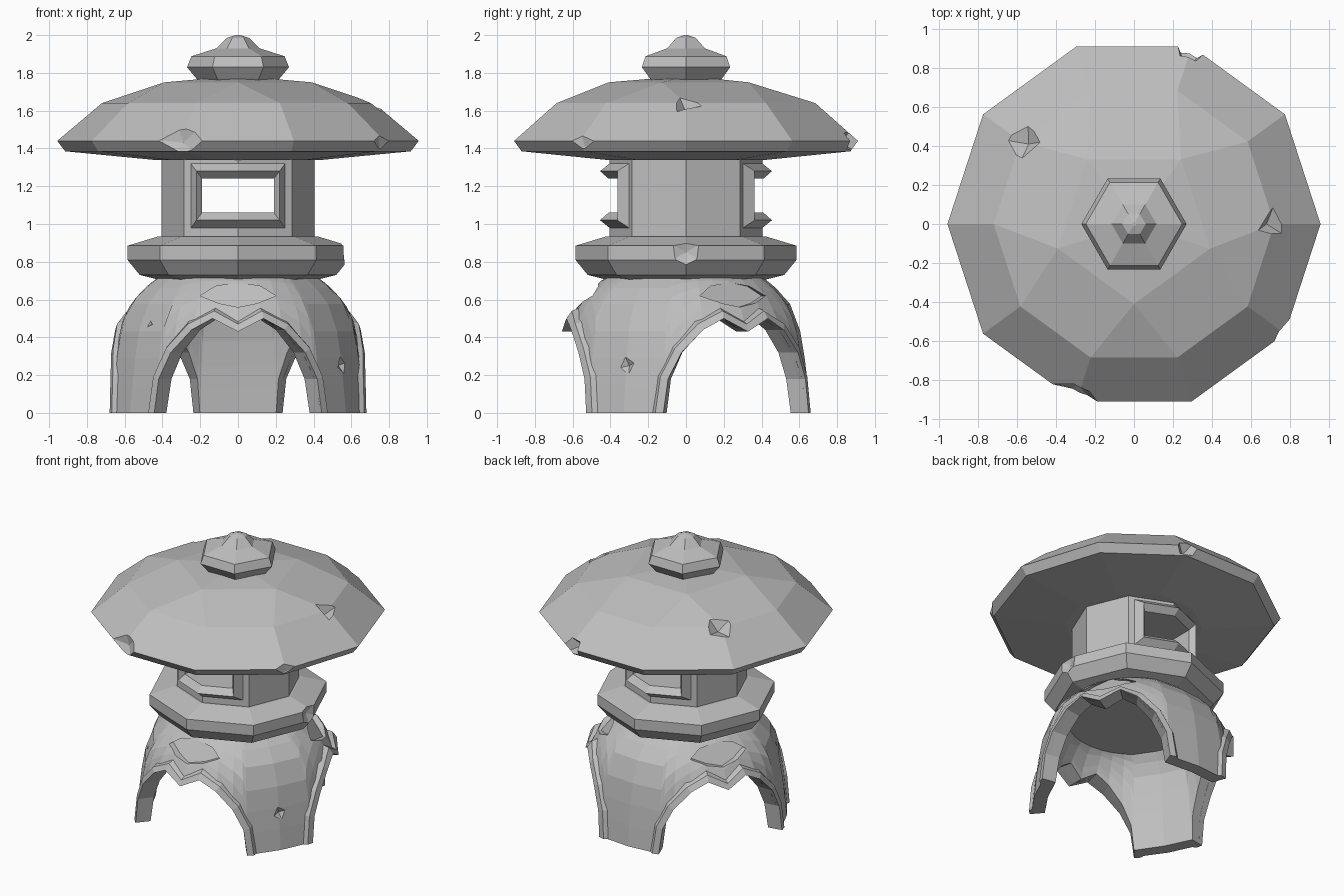
import bpy, bmesh
from math import sin, cos, pi, radians, hypot
from mathutils import Vector, Matrix

if "Cube" in bpy.data.objects:
    bpy.data.objects.remove(bpy.data.objects["Cube"])

STONE = (0.52, 0.52, 0.52, 1)
stone = bpy.data.materials.new("grey stone")
stone.use_nodes = True
stone.diffuse_color = STONE
bsdf = stone.node_tree.nodes["Principled BSDF"]
bsdf.inputs["Base Color"].default_value = STONE
bsdf.inputs["Roughness"].default_value = 0.9


def finish(bm, name):
    bmesh.ops.recalc_face_normals(bm, faces=bm.faces[:])
    mesh = bpy.data.meshes.new(name)
    bm.to_mesh(mesh)
    bm.free()
    mesh.materials.append(stone)
    obj = bpy.data.objects.new(name, mesh)
    bpy.context.collection.objects.link(obj)
    return obj


def polar(r, deg, z):
    return Vector((r * cos(radians(deg)), r * sin(radians(deg)), z))


def skin(bm, loops, closed=True, caps=True):
    """Bridge loops of points with quads and cap both ends."""
    rings = [[bm.verts.new(p) for p in loop] for loop in loops]
    for a, b in zip(rings, rings[1:]):
        n = len(a)
        for i in range(n if closed else n - 1):
            j = (i + 1) % n
            bm.faces.new((a[i], a[j], b[j], b[i]))
    if caps:
        bm.faces.new(rings[0])
        bm.faces.new(rings[-1])
    return rings


def lathe(name, profile, sides):
    bm = bmesh.new()
    skin(bm, [[polar(r, 360 * i / sides, z) for i in range(sides)] for r, z in profile])
    return finish(bm, name)


def add_chip(bm, apex, direction, width, depth, sides=4, spin=0.3):
    """Pyramid cutter whose tip is at apex and which widens along direction."""
    d = Vector(direction).normalized()
    turn = d.to_track_quat('Z', 'Y').to_matrix().to_4x4()
    place = Matrix.Translation(Vector(apex) + d * depth) @ turn @ Matrix.Rotation(spin, 4, 'Z')
    bmesh.ops.create_cone(bm, cap_ends=True, segments=sides, radius1=0,
                          radius2=width * 2, depth=depth * 2, matrix=place)
    bmesh.ops.remove_doubles(bm, verts=bm.verts[:], dist=1e-5)


def carve(obj, bm):
    """Subtract the cutter and bake the result."""
    cutter = finish(bm, obj.name + "_cutter")
    cutter.hide_render = True
    mod = obj.modifiers.new("carve", 'BOOLEAN')
    mod.operation, mod.solver, mod.object = 'DIFFERENCE', 'EXACT', cutter
    graph = bpy.context.evaluated_depsgraph_get()
    baked = bpy.data.meshes.new_from_object(obj.evaluated_get(graph))
    obj.modifiers.clear()
    obj.data = baked
    bpy.data.objects.remove(cutter)


# Roof: two ten-sided rings, a five-sided ring and a peak
bm = bmesh.new()
for r, z, n, start in ((0.45, 1.34, 10, 0), (0.915, 1.385, 10, 0), (0.957, 1.44, 10, 0),
                       (0.72, 1.64, 10, 0), (0.41, 1.75, 5, -90)):
    for i in range(n):
        bm.verts.new(polar(r, start + 360 * i / n, z))
bm.verts.new((0, 0, 1.785))
bmesh.ops.convex_hull(bm, input=bm.verts[:])
roof = finish(bm, "roof")

# Chips in the roof slope and along its rim
bm = bmesh.new()
add_chip(bm, (-0.54, 0.41, 1.59), (-0.5, 0.35, 1), 0.11, 0.055, 4, 0.5)
add_chip(bm, (0.68, 0.0, 1.59), (0.6, 0.0, 1), 0.11, 0.06, 3, 0.4)
add_chip(bm, (0.26, 0.80, 1.43), (0.3, 0.9, 0.15), 0.09, 0.09, 4, 0.8)
add_chip(bm, (-0.29, -0.82, 1.43), (-0.3, -0.9, 0.25), 0.17, 0.06, 5)
add_chip(bm, (0.75, -0.535, 1.41), (0.8, -0.6, 0.1), 0.2, 0.035, 4)
carve(roof, bm)

# Finial
lathe("finial", [(0.2, 1.75), (0.22, 1.77), (0.27, 1.83), (0.247, 1.888),
                 (0.115, 1.93), (0.06, 1.985), (0.012, 2.0)], 6)

# Lamp chamber with an opening through it
chamber = lathe("lamp_chamber", [(0.405, 0.92), (0.405, 1.35)], 8)
bm = bmesh.new()
bmesh.ops.create_cube(bm, size=1, matrix=Matrix.Translation((0, 0, 1.15))
                      @ Matrix.Diagonal((0.38, 2, 0.18, 1)))
carve(chamber, bm)

# Window frames folded around the front and back corners
for side, label in ((-1, "front"), (1, "back")):
    bm = bmesh.new()
    rings = []
    for half_w, half_h, out in ((0.19, 0.09, -0.03), (0.19, 0.09, 0.005), (0.22, 0.13, 0.05),
                                (0.25, 0.17, 0.0), (0.25, 0.17, -0.03)):
        rings.append([(x * half_w, side * (0.405 - 0.414 * abs(x) * half_w + out), 1.15 + h * half_h)
                      for x, h in ((-1, -1), (0, -1), (1, -1), (1, 1), (0, 1), (-1, 1))])
    skin(bm, rings + rings[:1], caps=False)
    bmesh.ops.remove_doubles(bm, verts=bm.verts[:], dist=1e-5)
    finish(bm, label + "_window_frame")

# Platform with a chipped left corner
platform = lathe("platform", [(0.40, 0.70), (0.52, 0.73), (0.585, 0.81),
                              (0.585, 0.885), (0.42, 0.935)], 8)
bm = bmesh.new()
add_chip(bm, (0.535, 0, 0.85), (1, 0, 0.1), 0.12, 0.04, 6, 0)
carve(platform, bm)

# Base: a domed shell with three arches that leave three legs
DOME = [(0.0, 0.68), (0.2, 0.66), (0.35, 0.64), (0.5, 0.61), (0.6, 0.555), (0.7, 0.45), (0.73, 0.4)]
HALF_ARCH = [(0, 0.43), (12, 0.5), (22, 0.44), (32, 0.32), (38, 0.18), (40, 0)]
ARCH = [(-a, h) for a, h in HALF_ARCH[:0:-1]] + HALF_ARCH
ARCH_CENTRES = (-90, 30, 150)


def dome_radius(z):
    for (z0, r0), (z1, r1) in zip(DOME, DOME[1:]):
        if z <= z1:
            return r0 + (r1 - r0) * (z - z0) / (z1 - z0)
    return DOME[-1][1]


columns = [(c + a, h, 0.97 if a == 60 else 1) for c in ARCH_CENTRES for a, h in ARCH + [(60, 0)]]
STEPS = (0, 0.2, 0.4, 0.6, 0.8, 0.92, 1)


def shell_row(t, top, inset):
    row = []
    for angle, h, flat in columns:
        z = h + (top - h) * t
        row.append(polar(dome_radius(z) * flat - inset, angle, z))
    return row


bm = bmesh.new()
skin(bm, [shell_row(t, 0.63, 0.09) for t in STEPS[::-1]] + [shell_row(t, 0.72, 0) for t in STEPS])
base = finish(bm, "base")

# Eye-shaped recesses above the arches, and chips on the legs
EYE = [(-0.2, 0.62), (-0.12, 0.67), (0, 0.69), (0.12, 0.67), (0.2, 0.62), (0.1, 0.58), (0, 0.56), (-0.1, 0.58)]
bm = bmesh.new()
for c in ARCH_CENTRES:
    spin = Matrix.Rotation(radians(c), 3, 'Z')
    loops = [[spin @ Vector((0.485 + (0.66 - z) * 0.7 - abs(x) * 0.3 + push, x, z)) for x, z in EYE]
             for push in (0, 0.25)]
    skin(bm, loops)
add_chip(bm, (-0.455, -0.355, 0.47), (-0.8, -0.6, 0.2), 0.07, 0.04, 3)
add_chip(bm, (0.53, -0.3, 0.25), (0.87, -0.5, 0.1), 0.08, 0.04, 4)
carve(base, bm)

# Raised trim along each arch
ARC_R = 0.62
for c, label in zip(ARCH_CENTRES, ("front", "left", "right")):
    path = [(radians(a) * ARC_R, h) for a, h in ARCH]
    loops = []
    for i, (s, z) in enumerate(path):
        before, after = path[max(i - 1, 0)], path[min(i + 1, len(path) - 1)]
        ds, dz = after[0] - before[0], after[1] - before[1]
        length = hypot(ds, dz)
        ns, nz = -dz / length, ds / length
        end = i in (0, len(path) - 1)
        loop = []
        for away, lift in ((0, -0.05), (0, 1), (0.04, 0.8), (0.065, -0.05)):
            pz = z if end else z + nz * away
            r = dome_radius(pz) + lift * (0.01 + 0.055 * z) - (0.02 if lift < 0 else 0)
            loop.append(polar(r, c + (s + ns * away) / ARC_R * 180 / pi, pz))
        loops.append(loop)
    bm = bmesh.new()
    skin(bm, loops)
    finish(bm, label + "_arch_trim")
